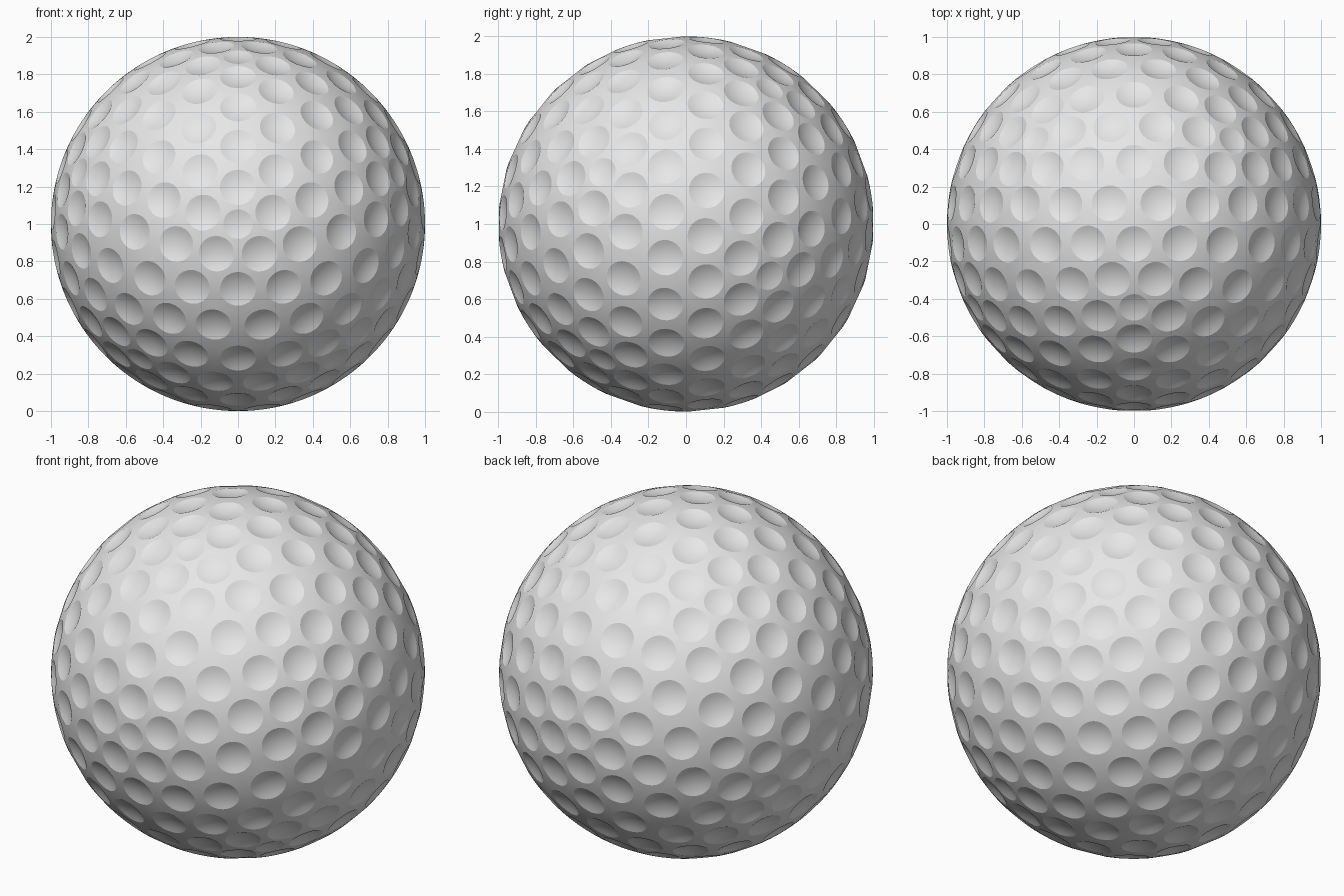
import bpy
import bmesh
import math
from mathutils import Matrix, Vector

STEPS = 5          # samples along each side of a dimple cell
RINGS = 5          # rings inside each dimple
BIG, SMALL = 0.096, 0.079
SCOOP = 0.28       # radius of the sphere that scoops out a dimple

default = bpy.data.objects.get("Cube")
if default:
    bpy.data.objects.remove(default, do_unlink=True)

material = bpy.data.materials.new("light_grey")
material.use_nodes = True
grey = (0.8, 0.8, 0.8, 1.0)
material.diffuse_color = grey
material.node_tree.nodes["Principled BSDF"].inputs["Base Color"].default_value = grey


def dimple_lattice():
    """Icosahedron split into a triangular lattice, with one tip facing front."""
    lattice = bmesh.new()
    bmesh.ops.create_icosphere(lattice, subdivisions=1, radius=1)
    bmesh.ops.subdivide_edges(lattice, edges=lattice.edges[:], cuts=4, use_grid_fill=True)
    turn = Matrix(((0, -1, 0), (0, 0, 1), (-1, 0, 0)))
    for v in lattice.verts:
        v.co = (turn @ v.co).normalized()
    return lattice


def cell_outline(vert):
    """Points on the sphere around one lattice vertex, in order."""
    axis = vert.co
    side = axis.orthogonal().normalized()
    up = axis.cross(side)
    corners = [f.calc_center_median().normalized() for f in vert.link_faces]
    corners.sort(key=lambda c: math.atan2(c.dot(up), c.dot(side)))
    outline = []
    for i, start in enumerate(corners):
        end = corners[(i + 1) % len(corners)]
        outline += [start.lerp(end, s / STEPS).normalized() for s in range(STEPS)]
    return outline


def bridge(bm, outer, inner):
    for i in range(len(outer)):
        j = (i + 1) % len(outer)
        bm.faces.new((outer[i], outer[j], inner[j], inner[i]))


def add_dimple(bm, vert):
    """Land around a dimple, then a spherical bowl down to its centre."""
    axis = vert.co
    radius = SMALL if len(vert.link_edges) == 5 else BIG
    outline = cell_outline(vert)
    spokes = [(p - axis * p.dot(axis)).normalized() for p in outline]
    rim_height = math.sqrt(1 - radius ** 2)
    rim_drop = math.sqrt(SCOOP ** 2 - radius ** 2)

    def bowl(rho):
        return axis * (rim_height - math.sqrt(SCOOP ** 2 - rho ** 2) + rim_drop)

    ring = [bm.verts.new(p) for p in outline]
    for k in range(RINGS, 0, -1):
        rho = radius * k / RINGS
        inner = [bm.verts.new(bowl(rho) + t * rho) for t in spokes]
        bridge(bm, ring, inner)
        ring = inner
    centre = bm.verts.new(bowl(0))
    for i in range(len(ring)):
        bm.faces.new((ring[i], ring[(i + 1) % len(ring)], centre))


# Dimpled ball
lattice = dimple_lattice()
bm = bmesh.new()
for vert in lattice.verts:
    add_dimple(bm, vert)
lattice.free()
bmesh.ops.remove_doubles(bm, verts=bm.verts[:], dist=0.0005)
bmesh.ops.recalc_face_normals(bm, faces=bm.faces[:])
bmesh.ops.translate(bm, verts=bm.verts[:], vec=Vector((0, 0, 1)))

mesh = bpy.data.meshes.new("dimpled_ball")
bm.to_mesh(mesh)
bm.free()
mesh.materials.append(material)
ball = bpy.data.objects.new("dimpled_ball", mesh)
bpy.context.collection.objects.link(ball)

# Smooth surface with crisp dimple rims
bpy.ops.object.select_all(action="DESELECT")
ball.select_set(True)
bpy.context.view_layer.objects.active = ball
bpy.ops.object.shade_smooth_by_angle(angle=math.radians(12))
